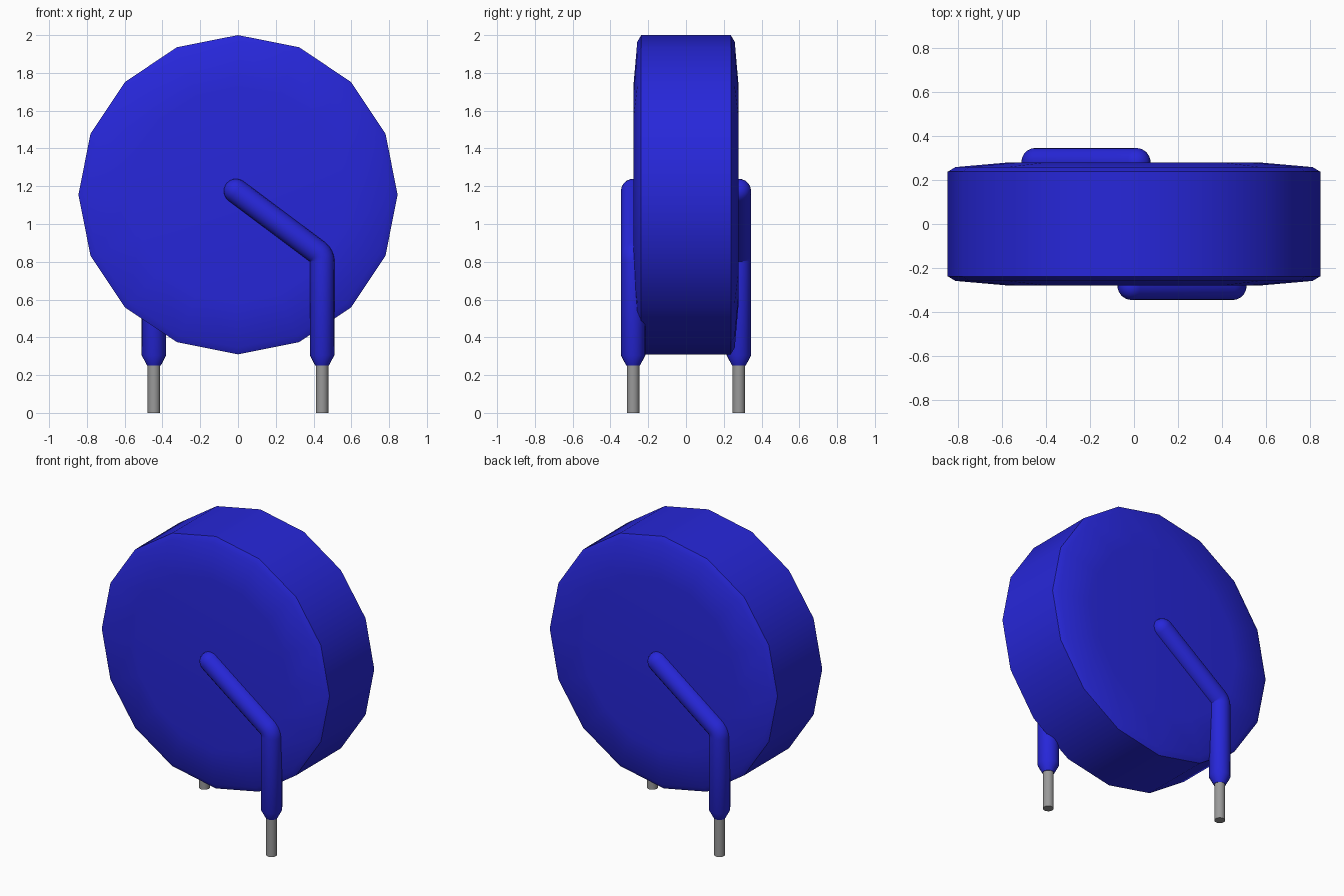
import bpy, bmesh, math
from mathutils import Vector

cube = bpy.data.objects.get("Cube")
if cube:
    bpy.data.objects.remove(cube, do_unlink=True)


def material(name, rgb, rough=0.5):
    m = bpy.data.materials.new(name)
    m.use_nodes = True
    m.diffuse_color = (*rgb, 1)
    bsdf = m.node_tree.nodes["Principled BSDF"]
    bsdf.inputs["Base Color"].default_value = (*rgb, 1)
    bsdf.inputs["Roughness"].default_value = rough
    return m


BLUE = material("blue coating", (0.02, 0.02, 0.70))
GREY = material("grey metal", (0.32, 0.32, 0.32))


def loft(name, rings, sides, mat, angle=30):
    """Skin rings given as (centre, radius, u axis, v axis) and cap both ends."""
    bm = bmesh.new()
    loops = []
    for centre, radius, u, v in rings:
        loops.append([bm.verts.new(Vector(centre) + radius * (
            math.cos(math.tau * i / sides) * Vector(u) +
            math.sin(math.tau * i / sides) * Vector(v))) for i in range(sides)])
    for a, b in zip(loops, loops[1:]):
        for i in range(sides):
            j = (i + 1) % sides
            bm.faces.new((a[i], a[j], b[j], b[i]))
    bm.faces.new(loops[0])
    bm.faces.new(loops[-1])
    bmesh.ops.recalc_face_normals(bm, faces=bm.faces)
    mesh = bpy.data.meshes.new(name)
    bm.to_mesh(mesh)
    bm.free()
    mesh.materials.append(mat)
    ob = bpy.data.objects.new(name, mesh)
    bpy.context.collection.objects.link(ob)
    bpy.ops.object.select_all(action='DESELECT')
    ob.select_set(True)
    bpy.context.view_layer.objects.active = ob
    bpy.ops.object.shade_smooth_by_angle(angle=math.radians(angle))
    return ob


X, Y, Z = Vector((1, 0, 0)), Vector((0, 1, 0)), Vector((0, 0, 1))

# Disc body: sixteen-sided, with chamfered rim and slightly domed faces
half = [(0.57, 0.279), (0.81, 0.258), (0.845, 0.237)]
profile = [(r, -y) for r, y in half] + [(r, y) for r, y in reversed(half)]
loft("disc_body", [((0, y, 1.155), r, X, Z) for r, y in profile], 16, BLUE)

# Coated lead: domed tip, slanted arm, rounded bend, straight leg, tapered end
R, LEG_X, LEG_Y, BEND_Z = 0.065, 0.445, 0.28, 0.80
SIDES = 20


def lead(name, side):
    turn = Vector((side, -side, 1))     # side = -1 turns the lead half way about z

    def ring(x, z, r, heading):
        across = Vector((-math.sin(heading) * side, 0, math.cos(heading)))
        return Vector((x * side, -LEG_Y * side, z)), r, across, Y

    slope = math.atan2(-0.6, 0.8)
    tip_x, tip_z = -0.01, 1.174
    rings = []
    for k in range(6):                  # domed tip
        a = math.radians(4 + 86 * k / 5)
        back = R * math.cos(a)
        rings.append(ring(tip_x - 0.8 * back, tip_z + 0.6 * back, R * math.sin(a), slope))
    for k in range(7):                  # bend about the inner corner
        h = slope + (-math.pi / 2 - slope) * k / 6
        rings.append(ring(LEG_X - R - math.sin(h) * (R + 0.001),
                          BEND_Z + math.cos(h) * (R + 0.001), R, h))
    for z, r in ((0.305, R), (0.25, 0.036)):   # leg and taper
        rings.append(ring(LEG_X, z, r, -math.pi / 2))
    loft(name + "_lead", rings, SIDES, BLUE, 35)

    # Bare metal pin
    foot = Vector((LEG_X, LEG_Y, 0)) * side
    foot.y = -foot.y
    loft(name + "_pin", [(foot + Z * z, 0.033, X, Y) for z in (0, 0.26)], SIDES, GREY)


lead("front", 1)
lead("back", -1)
